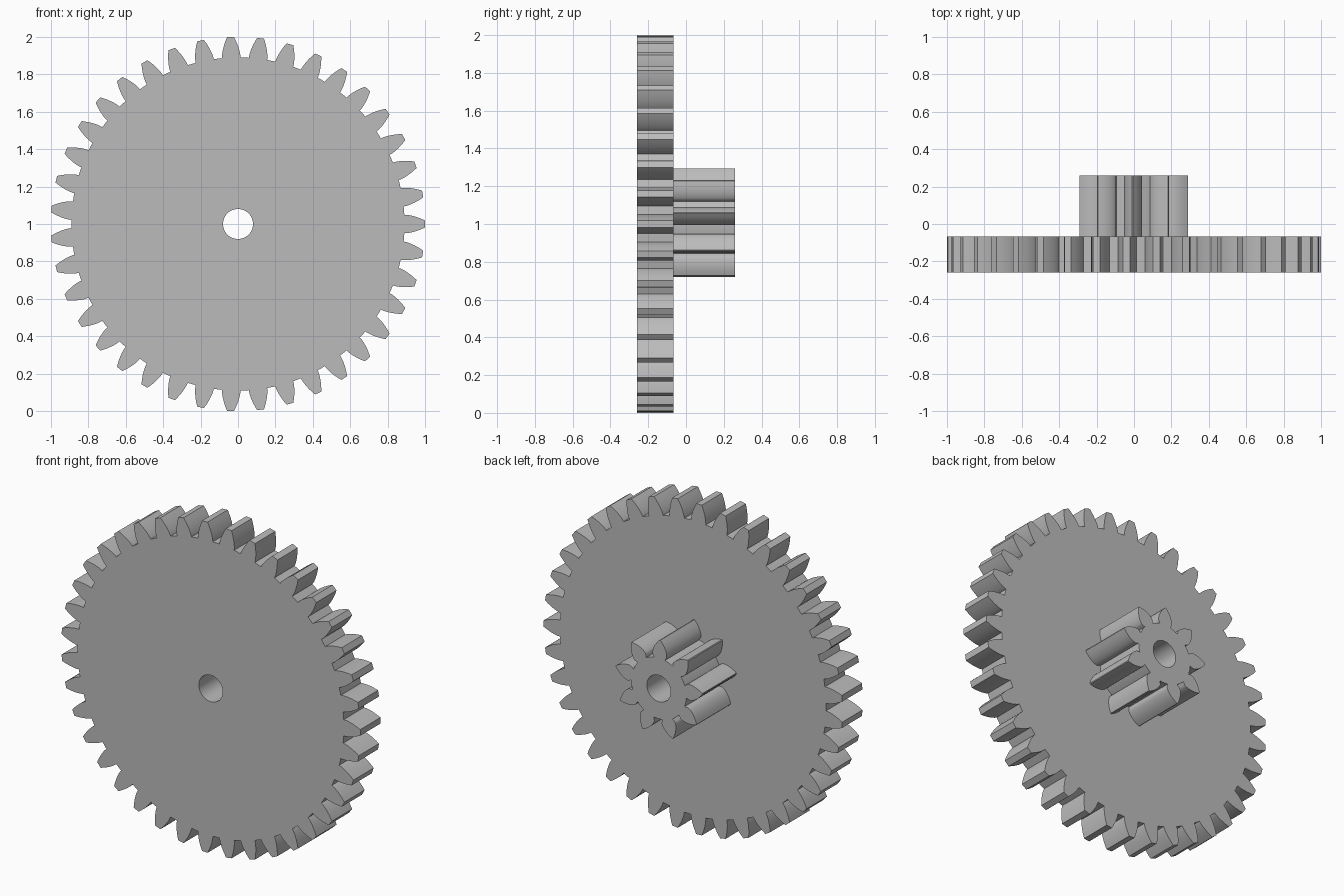
import bpy, bmesh
from math import pi, cos, sin, tan, acos, radians, sqrt

cube = bpy.data.objects.get("Cube")
if cube:
    bpy.data.objects.remove(cube, do_unlink=True)

MODULE = 2 / 41
PRESSURE = radians(20)
CENTRE_Z = 1.0
BORE = 0.08

grey = bpy.data.materials.new("plain grey")
grey.use_nodes = True
colour = (0.5, 0.5, 0.5, 1)
grey.diffuse_color = colour
grey.node_tree.nodes["Principled BSDF"].inputs["Base Color"].default_value = colour


def involute(angle):
    return tan(angle) - angle


def tooth_flank(teeth, shift, neck, steps=8):
    """Half tooth as (radius, half angle) pairs from root to tip."""
    pitch = MODULE * teeth / 2
    base = pitch * cos(PRESSURE)
    root = pitch - MODULE * (1.25 - shift)
    tip = pitch + MODULE * (1 + shift)
    half = (pi / 2 + 2 * shift * tan(PRESSURE)) / teeth + involute(PRESSURE)
    flank = [(root, half * neck)]
    for i in range(steps + 1):
        # square-root spacing packs points near the tip evenly along the curve
        r = base + (tip - base) * (i / steps) ** 1.5
        flank.append((r, half - involute(acos(min(1, base / r)))))
    return flank


def gear_outline(teeth, shift, neck, start):
    flank = tooth_flank(teeth, shift, neck)
    points = []
    for i in range(teeth):
        mid = start + i * 2 * pi / teeth
        points += [(r, mid - a) for r, a in flank]
        points += [(r, mid + a) for r, a in reversed(flank)]
        points.append((flank[0][0], mid + pi / teeth))    # valley floor
    return points


def make_gear(name, outline, y0, y1):
    bm = bmesh.new()
    bore = [(BORE, i * 2 * pi / 48) for i in range(48)]
    edges = []
    for loop in (outline, bore):
        verts = [bm.verts.new((r * cos(a), y0, CENTRE_Z + r * sin(a))) for r, a in loop]
        edges += [bm.edges.new((v, verts[i - 1])) for i, v in enumerate(verts)]
    # cap with a bored hole, extruded to the gear's width
    bmesh.ops.triangle_fill(bm, edges=edges, use_beauty=True)
    out = bmesh.ops.extrude_face_region(bm, geom=bm.faces[:], use_keep_orig=True)
    moved = [g for g in out["geom"] if isinstance(g, bmesh.types.BMVert)]
    bmesh.ops.translate(bm, verts=moved, vec=(0, y1 - y0, 0))
    bmesh.ops.recalc_face_normals(bm, faces=bm.faces[:])
    mesh = bpy.data.meshes.new(name)
    bm.to_mesh(mesh)
    bm.free()
    mesh.materials.append(grey)
    obj = bpy.data.objects.new(name, mesh)
    bpy.context.collection.objects.link(obj)
    bpy.ops.object.select_all(action='DESELECT')
    obj.select_set(True)
    bpy.context.view_layer.objects.active = obj
    bpy.ops.object.shade_smooth_by_angle(angle=radians(30))


# Large wheel at the front, small pinion behind it on the same bore
make_gear("large_wheel", gear_outline(39, 0, 1, 0), -0.26, -0.067)
make_gear("small_pinion", gear_outline(9, 0.53, 0.85, radians(91.5)), -0.067, 0.26)
